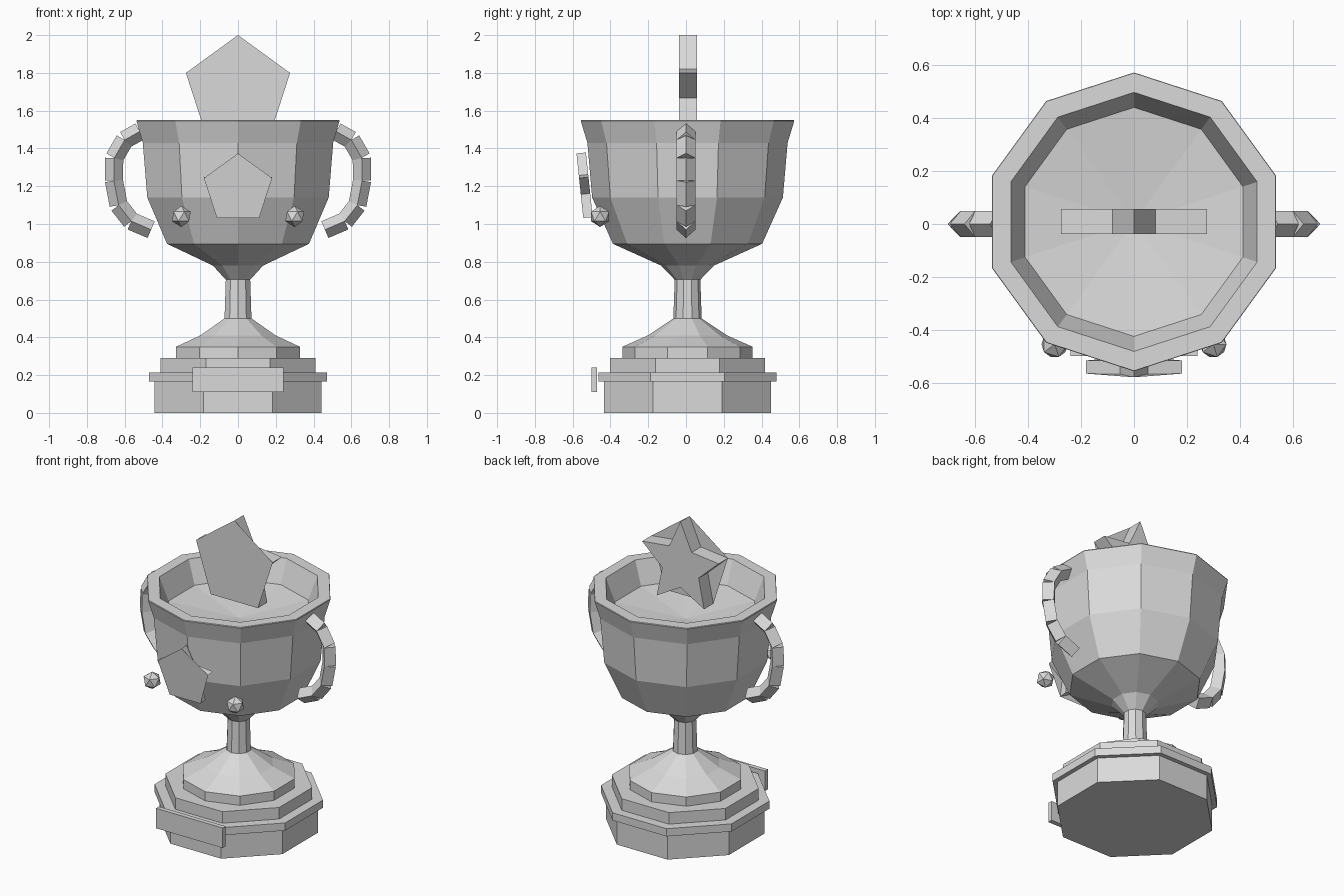
import bpy, bmesh
from math import sin, cos, pi, radians
from mathutils import Vector, Matrix

if "Cube" in bpy.data.objects:
    bpy.data.objects.remove(bpy.data.objects["Cube"], do_unlink=True)

grey = bpy.data.materials.new("light_grey")
grey.use_nodes = True
COLOUR = (0.7, 0.7, 0.7, 1)
grey.diffuse_color = COLOUR
grey.node_tree.nodes["Principled BSDF"].inputs["Base Color"].default_value = COLOUR

CENTRE_Y = 0.008


def finish(name, bm, fix_normals=True):
    if fix_normals:
        bmesh.ops.recalc_face_normals(bm, faces=bm.faces)
    mesh = bpy.data.meshes.new(name)
    bm.to_mesh(mesh)
    bm.free()
    mesh.materials.append(grey)
    obj = bpy.data.objects.new(name, mesh)
    bpy.context.collection.objects.link(obj)
    return obj


def lathe(name, profile, sides, start):
    """Turn (radius, height) points into a faceted solid; radius 0 is a pole."""
    bm = bmesh.new()
    rings = []
    for r, z in profile:
        n = sides if r > 0 else 1
        rings.append([bm.verts.new((r * cos(start + 2 * pi * i / sides),
                                    CENTRE_Y + r * sin(start + 2 * pi * i / sides), z))
                      for i in range(n)])
    for a, b in zip(rings, rings[1:]):
        for i in range(sides):
            j = (i + 1) % sides
            quad = [a[i % len(a)], a[j % len(a)], b[j % len(b)], b[i % len(b)]]
            bm.faces.new(list(dict.fromkeys(quad)))
    if len(rings[0]) > 1:
        bm.faces.new(rings[0])
    if len(rings[-1]) > 1:
        bm.faces.new(rings[-1])
    return finish(name, bm)


def star(name, radius, thickness, location, tilt=0):
    """Star with a pentagonal front plate and a star-shaped back."""
    bm = bmesh.new()
    rings = []
    for y in (-thickness / 2, thickness / 2):
        ring = []
        for i in range(10):
            r = radius * (0.475 if i % 2 else 1)
            a = pi / 2 + i * pi / 5
            ring.append(bm.verts.new((r * cos(a), y, r * sin(a))))
        rings.append(ring)
    front, back = rings
    bm.faces.new(front[::2])
    bm.faces.new(back[::-1])
    for i in range(10):
        j = (i + 1) % 10
        bm.faces.new((front[j], front[i], back[i], back[j]))
    bm.transform(Matrix.Translation(location) @ Matrix.Rotation(tilt, 4, "X"))
    return finish(name, bm, fix_normals=False)


def handle(name, side):
    """Chain of straight diamond-section links along an arc."""
    path = [(0.52, 1.49), (0.60, 1.445), (0.655, 1.35), (0.657, 1.23),
            (0.632, 1.10), (0.565, 1.015), (0.46, 0.97)]
    bm = bmesh.new()
    for (x0, z0), (x1, z1) in zip(path, path[1:]):
        p, q = Vector((side * x0, 0, z0)), Vector((side * x1, 0, z1))
        out = (q - p).normalized().cross(Vector((0, 1, 0))) * 0.048
        across = Vector((0, 0.05, 0))
        ends = [[bm.verts.new(c + d) for d in (out, across, -out, -across)]
                for c in (p, q)]
        bm.faces.new(ends[0])
        bm.faces.new(ends[1])
        for i in range(4):
            j = (i + 1) % 4
            bm.faces.new((ends[0][i], ends[0][j], ends[1][j], ends[1][i]))
    return finish(name, bm)


# Stepped octagonal base
octo = 1 / cos(pi / 8)
for name, half, bottom, top in (("base_block", 0.442, 0, 0.165),
                                ("base_ledge", 0.47, 0.165, 0.215),
                                ("base_step", 0.41, 0.215, 0.29)):
    lathe(name, [(half * octo, bottom), (half * octo, top)], 8, pi / 8)

# Foot, stem and hollow bowl, each ten-sided
lathe("foot", [(0.345, 0.29), (0.345, 0.35), (0.21, 0.41), (0.075, 0.5)], 10, pi / 2)
lathe("stem", [(0.075, 0.5), (0.068, 0.705)], 10, pi / 2)
lathe("bowl", [(0, 0.705), (0.068, 0.705), (0.14, 0.78), (0.395, 0.895),
               (0.505, 1.14), (0.53, 1.43), (0.565, 1.545), (0.563, 1.55),
               (0.49, 1.55), (0.433, 1.40), (0, 1.35)], 10, pi / 2)

# Handles
handle("left_handle", 1)
handle("right_handle", -1)

# Stars above and on the bowl
star("top_star", 0.29, 0.095, (0, 0.01, 1.71))
star("front_star", 0.19, 0.05, (0, -0.535, 1.187), tilt=radians(6))

# Studs beside the front star
for name, side in (("left_stud", 1), ("right_stud", -1)):
    bm = bmesh.new()
    bmesh.ops.create_icosphere(bm, subdivisions=1, radius=0.056)
    bm.transform(Matrix.Translation((side * 0.30, -0.455, 1.04)))
    finish(name, bm)

# Plaque on the base
bm = bmesh.new()
bmesh.ops.create_cube(bm, size=1)
bm.transform(Matrix.Translation((0, -0.485, 0.175)) @ Matrix.Diagonal((0.48, 0.03, 0.13, 1)))
finish("plaque", bm)
